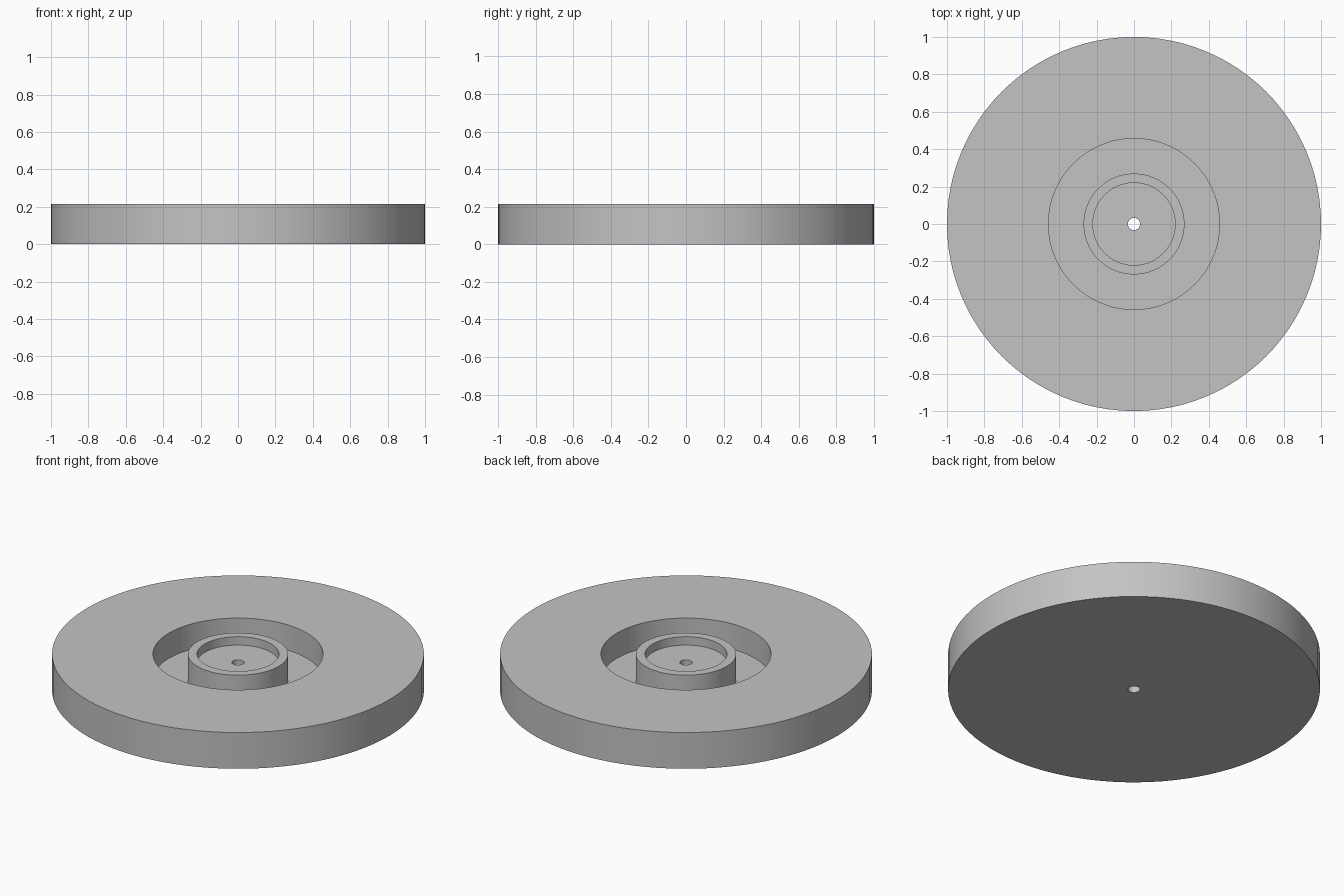
import bpy
import bmesh
from math import radians
from mathutils import Matrix, Vector

cube = bpy.data.objects.get("Cube")
if cube:
    bpy.data.objects.remove(cube, do_unlink=True)

SEGMENTS = 96
HEIGHT = 0.215
POCKET_FLOOR = 0.065
HUB_FLOOR = 0.165

grey = bpy.data.materials.new("plain grey")
grey.use_nodes = True
colour = (0.55, 0.55, 0.55, 1)
grey.diffuse_color = colour
grey.node_tree.nodes["Principled BSDF"].inputs["Base Color"].default_value = colour

# Closed half section: bore, hub recess, hub rim, ring pocket, outer rim
section = [
    (0.033, 0), (0.033, HUB_FLOOR),
    (0.22, HUB_FLOOR), (0.22, HEIGHT),
    (0.27, HEIGHT), (0.27, POCKET_FLOOR),
    (0.457, POCKET_FLOOR), (0.457, HEIGHT),
    (1, HEIGHT), (1, 0),
]


def lathe(name, profile, material):
    """Revolve a closed profile around the z axis."""
    bm = bmesh.new()
    verts = [bm.verts.new((r, 0, z)) for r, z in profile]
    edges = [bm.edges.new((v, verts[i - 1])) for i, v in enumerate(verts)]
    bmesh.ops.spin(bm, geom=verts + edges, cent=(0, 0, 0), axis=(0, 0, 1),
                   angle=radians(360), steps=SEGMENTS, use_merge=True)
    bmesh.ops.remove_doubles(bm, verts=bm.verts, dist=0.0001)
    bmesh.ops.recalc_face_normals(bm, faces=bm.faces)
    mesh = bpy.data.meshes.new(name)
    bm.to_mesh(mesh)
    bm.free()
    mesh.materials.append(material)
    obj = bpy.data.objects.new(name, mesh)
    bpy.context.collection.objects.link(obj)
    return obj


# Wheel disc with its central hub
disc = lathe("hub_disc", section, grey)
bpy.context.view_layer.objects.active = disc
disc.select_set(True)
bpy.ops.object.shade_smooth_by_angle(angle=radians(30))
